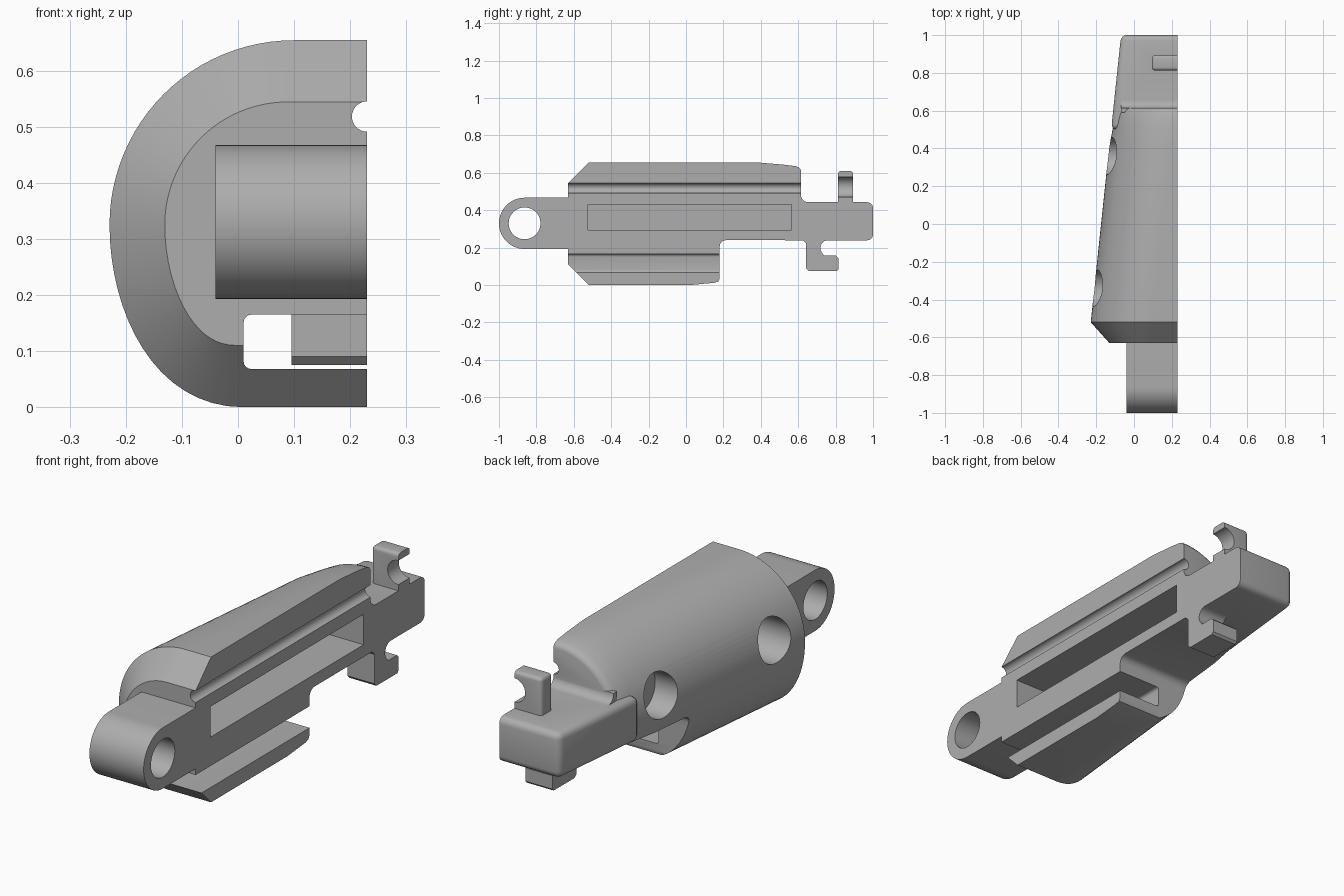
import bpy, bmesh, math
from mathutils import Vector

old = bpy.data.objects.get("Cube")
if old:
    bpy.data.objects.remove(old)

grey = bpy.data.materials.new("plain grey")
grey.use_nodes = True
grey.diffuse_color = (0.42, 0.42, 0.42, 1)
grey.node_tree.nodes["Principled BSDF"].inputs["Base Color"].default_value = grey.diffuse_color

CUT = 0.23     # flat mating face
OVER = 0.4     # parts overshoot the mating face, then get trimmed


def finish(name, bm):
    bmesh.ops.recalc_face_normals(bm, faces=bm.faces)
    mesh = bpy.data.meshes.new(name)
    bm.to_mesh(mesh)
    bm.free()
    ob = bpy.data.objects.new(name, mesh)
    bpy.context.collection.objects.link(ob)
    return ob


def loft(name, rings):
    bm = bmesh.new()
    rows = [[bm.verts.new(p) for p in ring] for ring in rings]
    n = len(rows[0])
    for a, b in zip(rows, rows[1:]):
        for i in range(n):
            j = (i + 1) % n
            bm.faces.new((a[i], a[j], b[j], b[i]))
    bm.faces.new(rows[0])
    bm.faces.new(rows[-1][::-1])
    return finish(name, bm)


def prism(name, pts, a, b, axis="X"):
    place = (lambda p, t: (t, p[0], p[1])) if axis == "X" else (lambda p, t: (p[0], t, p[1]))
    return loft(name, [[place(p, t) for p in pts] for t in (a, b)])


def arc(c, r, start, end, n):
    angles = [math.radians(start + (end - start) * i / n) for i in range(n + 1)]
    return [(c[0] + r * math.cos(t), c[1] + r * math.sin(t)) for t in angles]


def circle(c, r, n=48):
    return arc(c, r, 0, 360, n)[:-1]


def rounded(p0, p1, r):
    (a, b), (c, d) = p0, p1
    corners = [((c - r, d - r), 0), ((a + r, d - r), 90), ((a + r, b + r), 180), ((c - r, b + r), 270)]
    return [p for q, s in corners for p in arc(q, r, s, s + 90, 4)]


def bevelled_box(name, lo, hi, width, shear=0):
    bm = bmesh.new()
    bmesh.ops.create_cube(bm, size=1)
    lo, hi = Vector(lo), Vector(hi)
    for v in bm.verts:
        left = v.co.x < 0
        v.co = Vector([lo[i] if v.co[i] < 0 else hi[i] for i in range(3)])
        if left:
            v.co.x += shear * (v.co.y - lo.y)
    bmesh.ops.bevel(bm, geom=bm.edges[:], offset=width, segments=4, profile=0.5, affect="EDGES")
    return finish(name, bm)


def combine(target, tool, op):
    tool.hide_render = True
    mod = target.modifiers.new(op, "BOOLEAN")
    mod.operation, mod.solver, mod.object = op, "EXACT", tool
    bpy.context.view_layer.update()
    graph = bpy.context.evaluated_depsgraph_get()
    mesh = bpy.data.meshes.new_from_object(target.evaluated_get(graph))
    target.modifiers.clear()
    target.data = mesh
    bpy.data.objects.remove(tool)


# Housing outline: round top, softer lower flank, flat bottom
outline = [(0.6, 0.654)] + arc((0.1, 0.325), 0.329, 90, 180, 24)
ctrl = [Vector(p) for p in ((-0.229, 0.325), (-0.229, 0.17), (-0.15, 0), (0.01, 0))]
for i in range(1, 17):
    t = i / 16
    w = ((1 - t) ** 3, 3 * t * (1 - t) ** 2, 3 * t * t * (1 - t), t ** 3)
    outline.append(tuple(sum((c * k for c, k in zip(ctrl, w)), Vector((0, 0)))))
outline.append((0.6, 0))


def section(y, inset):
    ring = []
    slide = 0.105 * (y + 0.52)
    for i, p in enumerate(outline):
        a = Vector(outline[max(i - 1, 0)])
        b = Vector(outline[min(i + 1, len(outline) - 1)])
        t = (b - a).normalized()
        x = 0.6 if i in (0, len(outline) - 1) else p[0] - t.y * inset + slide
        ring.append((x, y, p[1] + t.x * inset))
    return ring


# Tapered housing with chamfered front and rounded rear
stations = [(-0.63, 0.11), (-0.52, 0), (0.4, 0), (0.52, 0.01), (0.585, 0.018),
            (0.603, 0.025), (0.612, 0.035), (0.615, 0.045)]
housing = loft("tapered_housing", [section(y, d) for y, d in stations])

# Relief beneath the rear half
relief = [(0, -0.1), (0, -0.002), (0.15, 0.012), (0.172, 0.018), (0.18, 0.035)]
relief += arc((0.215, 0.205), 0.035, 180, 90, 6) + [(1.2, 0.24), (1.2, -0.1)]
combine(housing, prism("rear_relief", relief, -0.6, 0.8), "DIFFERENCE")

# Rear arm and the fillet where it meets the housing
arm = bevelled_box("rear_arm", (-0.121, 0.5, 0.2395), (OVER, 1, 0.443), 0.03, 0.105)
combine(housing, arm, "UNION")
fillet = [(0.59, 0.42), (0.59, 0.483), (0.614, 0.483)]
fillet += arc((0.654, 0.483), 0.04, 180, 270, 6) + [(0.66, 0.42)]
combine(housing, prism("arm_fillet", fillet, -0.07, OVER), "UNION")

# Front lug
lug = [(-0.58, 0.467)] + arc((-0.863, 0.33), 0.137, 90, 270, 32) + [(-0.58, 0.193)]
combine(housing, prism("front_lug", lug, -0.04, OVER), "UNION")

# Upper peg with a hollowed inner side
peg = bevelled_box("upper_peg", (0.095, 0.813, 0.4), (OVER, 0.893, 0.61), 0.016)
combine(peg, prism("peg_hollow", circle((CUT, 0.525), 0.054), 0.7, 1, "Y"), "DIFFERENCE")
combine(housing, peg, "UNION")

# Lower hook
hook = [(0.625, 0.27), (0.625, 0.24), (0.642, 0.222), (0.642, 0.09), (0.657, 0.075),
        (0.805, 0.075), (0.815, 0.085), (0.815, 0.145), (0.803, 0.157), (0.738, 0.157)]
hook += arc((0.76, 0.198), 0.042, 210, 90, 8) + [(0.78, 0.27)]
combine(housing, prism("lower_hook", hook, 0.095, OVER), "UNION")

# Trim flat, then cut the openings
cutters = [
    prism("mating_trim", [(-2, -1), (2, -1), (2, 2), (-2, 2)], CUT, 2),
    prism("lug_bore", circle((-0.863, 0.33), 0.085), -0.5, 0.5),
    prism("pocket", [(-0.525, 0.295), (0.565, 0.295), (0.565, 0.432), (-0.525, 0.432)], 0.02, 0.5),
    prism("cable_groove", circle((CUT, 0.518), 0.027, 32), -0.8, 0.7, "Y"),
    prism("lower_slot", rounded((0.01, 0.068), (0.5, 0.165), 0.014), -0.8, 0.3, "Y"),
]
for y in (-0.34, 0.36):
    cutters.append(prism("side_bore", circle((y, 0.39), 0.098), -0.5, -0.03))
for cutter in cutters:
    combine(housing, cutter, "DIFFERENCE")

# Colour and shading
housing.data.materials.clear()
housing.data.materials.append(grey)
for face in housing.data.polygons:
    face.material_index = 0
bpy.ops.object.select_all(action="DESELECT")
bpy.context.view_layer.objects.active = housing
housing.select_set(True)
bpy.ops.object.shade_smooth_by_angle(angle=math.radians(30))
